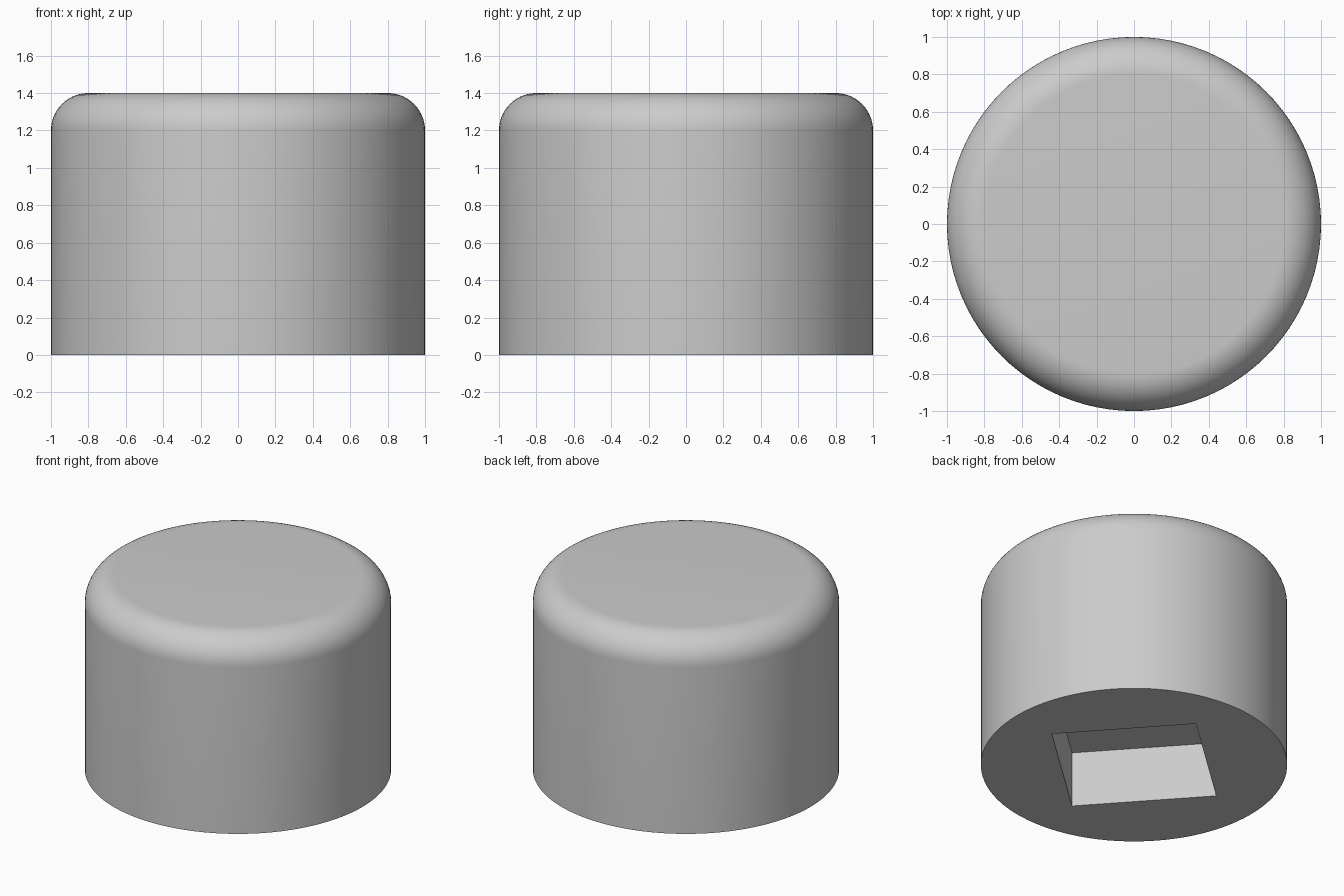
import bpy, bmesh, math

if "Cube" in bpy.data.objects:
    bpy.data.objects.remove(bpy.data.objects["Cube"])

RADIUS, HEIGHT, ROUND = 1.0, 1.4, 0.2
SIDES, ARC_STEPS = 96, 14
POCKET_SIDE, POCKET_DEPTH, POCKET_TURN = 0.95, 0.4, math.radians(42)

grey = bpy.data.materials.new("light grey")
grey.diffuse_color = (0.6, 0.6, 0.6, 1)
grey.use_nodes = True
grey.node_tree.nodes["Principled BSDF"].inputs["Base Color"].default_value = grey.diffuse_color

# Cap body: half profile with a rounded top edge, one ring per profile point
profile = [(RADIUS, 0.0)]
for i in range(ARC_STEPS + 1):
    a = math.pi / 2 * i / ARC_STEPS
    profile.append((RADIUS - ROUND + ROUND * math.cos(a),
                    HEIGHT - ROUND + ROUND * math.sin(a)))

bm = bmesh.new()
rings = []
for r, z in profile:
    rings.append([bm.verts.new((r * math.cos(2 * math.pi * k / SIDES),
                                r * math.sin(2 * math.pi * k / SIDES), z))
                  for k in range(SIDES)])
for low, high in zip(rings, rings[1:]):
    for k in range(SIDES):
        n = (k + 1) % SIDES
        bm.faces.new((low[k], low[n], high[n], high[k]))
bm.faces.new(rings[-1])
bm.faces.new(rings[0][::-1])
mesh = bpy.data.meshes.new("round_cap")
bm.to_mesh(mesh)
bm.free()
cap = bpy.data.objects.new("round_cap", mesh)
bpy.context.collection.objects.link(cap)
mesh.materials.append(grey)

# Square pocket in the underside
bpy.ops.mesh.primitive_cube_add(size=1, rotation=(0, 0, POCKET_TURN))
cutter = bpy.context.object
cutter.name = "pocket_cutter"
cutter.scale = (POCKET_SIDE, POCKET_SIDE, 2 * POCKET_DEPTH)
cutter.hide_render = True
cutter.data.materials.append(grey)

bpy.ops.object.select_all(action='DESELECT')
cap.select_set(True)
bpy.context.view_layer.objects.active = cap
cut = cap.modifiers.new("pocket", 'BOOLEAN')
cut.operation = 'DIFFERENCE'
cut.solver = 'EXACT'
cut.object = cutter
bpy.ops.object.modifier_apply(modifier=cut.name)
bpy.data.objects.remove(cutter, do_unlink=True)

# Smooth wall and rounding, crisp bottom rim and pocket
bpy.ops.object.shade_smooth_by_angle(angle=math.radians(30))
